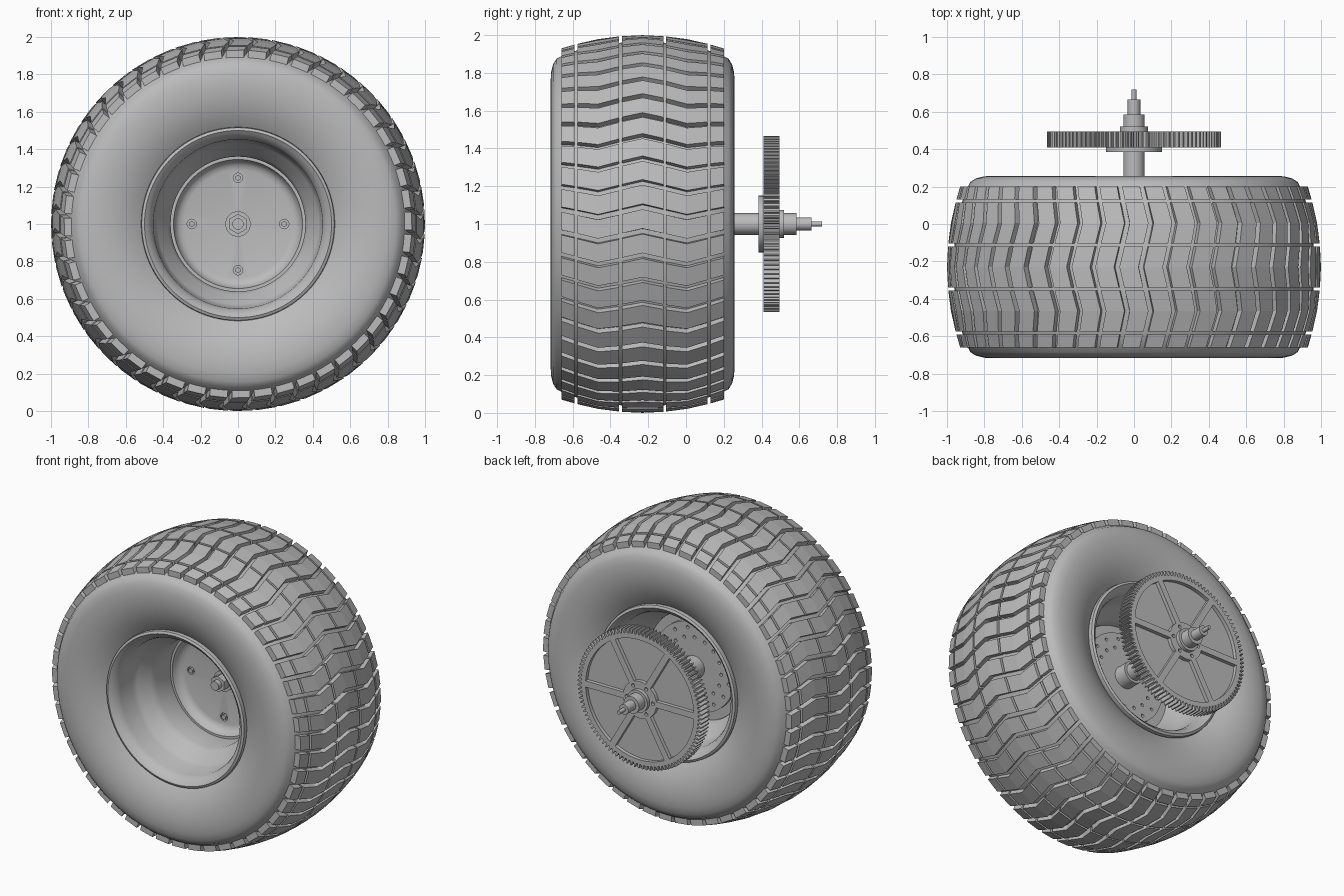
import bpy, bmesh
from math import sin, cos, pi, radians
from mathutils import Matrix, Vector

if "Cube" in bpy.data.objects:
    bpy.data.objects.remove(bpy.data.objects["Cube"])

MID = -0.23                 # tyre mid-plane along the axle
AXLE = Vector((0, 0, 1))    # wheel centre

grey = bpy.data.materials.new("mid_grey")
grey.use_nodes = True
grey.diffuse_color = (0.5, 0.5, 0.5, 1)
grey.node_tree.nodes["Principled BSDF"].inputs["Base Color"].default_value = (0.5, 0.5, 0.5, 1)


def polar(r, a, y):
    """Point at radius r and angle a (from the top, toward +x) around the axle."""
    return AXLE + Vector((r * sin(a), y, r * cos(a)))


def finish(name, bm, smooth=None):
    bmesh.ops.recalc_face_normals(bm, faces=bm.faces[:])
    me = bpy.data.meshes.new(name)
    bm.to_mesh(me)
    bm.free()
    me.materials.append(grey)
    ob = bpy.data.objects.new(name, me)
    bpy.context.scene.collection.objects.link(ob)
    bpy.ops.object.select_all(action='DESELECT')
    ob.select_set(True)
    bpy.context.view_layer.objects.active = ob
    if smooth:
        bpy.ops.object.shade_smooth_by_angle(angle=radians(smooth))
    return ob


def lathe(name, profile, n=64, closed=False):
    """Revolve (radius, y) points around the axle."""
    bm = bmesh.new()
    vs = [bm.verts.new(polar(r, 0, y)) for r, y in profile]
    pairs = list(zip(vs, vs[1:])) + ([(vs[-1], vs[0])] if closed else [])
    edges = [bm.edges.new(p) for p in pairs]
    bmesh.ops.spin(bm, geom=vs + edges, cent=AXLE, axis=(0, 1, 0), angle=2 * pi, steps=n)
    bmesh.ops.remove_doubles(bm, verts=bm.verts[:], dist=0.0002)
    return finish(name, bm, 35)


def solid(name, steps, n=32):
    """Stepped turned part from (radius, y_start, y_end) steps."""
    prof = [(0, steps[0][1])]
    for r, a, b in steps:
        prof += [(r, a), (r, b)]
    return lathe(name, prof + [(0, steps[-1][2])], n)


def mirrored(half):
    """Half profile of (radius, distance from mid-plane), front to back."""
    return [(r, MID - h) for r, h in half] + [(r, MID + h) for r, h in reversed(half)]


def drill(ob, spots, y0, y1):
    """Cut round holes (ring radius, angle, hole radius) through a part."""
    bm = bmesh.new()
    for ring, a, r in spots:
        m = Matrix.Translation(polar(ring, a, (y0 + y1) / 2)) @ Matrix.Rotation(pi / 2, 4, 'X')
        bmesh.ops.create_cone(bm, cap_ends=True, segments=12, radius1=r, radius2=r,
                              depth=y1 - y0, matrix=m)
    cutter = finish("hole_cutter", bm)
    cutter.hide_render = True
    bpy.context.view_layer.objects.active = ob
    mod = ob.modifiers.new("holes", 'BOOLEAN')
    mod.operation, mod.object, mod.solver = 'DIFFERENCE', cutter, 'EXACT'
    bpy.ops.object.modifier_apply(modifier=mod.name)
    bpy.data.objects.remove(cutter)


# Tyre carcass
side = [(0.50, 0.40), (0.53, 0.42), (0.57, 0.442), (0.62, 0.464), (0.68, 0.48), (0.74, 0.487),
        (0.80, 0.485), (0.845, 0.474), (0.875, 0.455), (0.885, 0.435)]
crown = [(0.965 - 0.07 * (h / 0.43) ** 2, h) for h in (0.425, 0.33, 0.22, 0.11, 0.03)]
lathe("tyre_carcass", mirrored(side + crown), 96, closed=True)

# Tread blocks: chevron rows around the crown
ROWS = 48
PITCH = 2 * pi / ROWS
HALF = PITCH * 0.41
WAVE = 0.235                # distance between chevron tips


def zigzag(h):
    t = abs(h) / WAVE
    return 0.055 * (t if t < 1 else 2 - t) - 0.027


def tread_radius(h):
    return 1 - 0.07 * (h / 0.43) ** 2


columns = [(-0.43, -0.36), (-0.345, -WAVE, -0.125), (-0.11, 0, 0.11),
           (0.125, WAVE, 0.345), (0.36, 0.43)]
bm = bmesh.new()
for row in range(ROWS):
    for col in columns:
        sections = []
        for h in col:
            r, a = tread_radius(h), row * PITCH + zigzag(h)
            low = r - 0.05
            sections.append([bm.verts.new(polar(rad, a + s * HALF, MID + h))
                             for rad, s in ((low, -1), (r, -0.95), (r, 0.95), (low, 1))])
        for p, q in zip(sections, sections[1:]):
            for i in range(4):
                j = (i + 1) % 4
                bm.faces.new((p[i], p[j], q[j], q[i]))
        bm.faces.new(sections[0])
        bm.faces.new(sections[-1])
finish("tread_blocks", bm)

# Rim barrel with rolled lips
inner = [(0.51, 0.40), (0.518, 0.42), (0.515, 0.44), (0.50, 0.447), (0.485, 0.435),
         (0.465, 0.415), (0.452, 0.38), (0.445, 0.26), (0.43, 0.23), (0.375, 0.17), (0.36, 0.13)]
outer = [(0.39, 0.13), (0.47, 0.24), (0.48, 0.38)]
lathe("rim_barrel", mirrored(inner) + list(reversed(mirrored(outer))), 96, closed=True)

# Wheel disc with four bolt holes
disc = lathe("wheel_disc", [(0, -0.15), (0.29, -0.15), (0.315, -0.157), (0.335, -0.175),
                            (0.345, -0.21), (0.37, -0.21), (0.37, -0.121), (0, -0.121)])
quarter = [k * pi / 2 for k in range(4)]
drill(disc, [(0.247, a, 0.026) for a in quarter], -0.18, -0.13)
for i, a in enumerate(quarter):
    bm = bmesh.new()
    m = Matrix.Translation(polar(0.247, a, -0.14)) @ Matrix.Rotation(pi / 2, 4, 'X')
    bmesh.ops.create_cone(bm, cap_ends=True, segments=6, radius1=0.016, radius2=0.016,
                          depth=0.03, matrix=m)
    finish(f"wheel_bolt_{i + 1}", bm)

# Drilled plate behind the disc
plate = solid("back_plate", [(0.30, -0.121, -0.09)], 64)
drill(plate, [(ring, (k + off) * pi / 8, 0.011) for ring, off in ((0.2, 0), (0.26, 0.5))
              for k in range(16)], -0.11, -0.07)

# Axle, washer and nut
solid("axle_shaft", [(0.075, -0.1, 0.0), (0.057, 0.0, 0.39)])
solid("axle_washer", [(0.068, -0.165, -0.145)])
solid("axle_nut", [(0.054, -0.215, -0.165)], 6)
solid("axle_stud", [(0.03, -0.25, -0.2)], 24)

# Gear flange and stepped output shaft
solid("gear_flange", [(0.15, 0.385, 0.415)], 48)
solid("output_shaft", [(0.075, 0.48, 0.52), (0.057, 0.52, 0.585),
                       (0.034, 0.585, 0.665), (0.013, 0.665, 0.72)])

# Toothed gear ring
TEETH = 100
G0, G1 = 0.41, 0.495
bm = bmesh.new()
rings = []
for t in range(TEETH):
    for frac, r in ((0, 0.437), (0.35, 0.437), (0.55, 0.465), (0.8, 0.465)):
        a = 2 * pi * (t + frac) / TEETH
        rings.append([bm.verts.new(polar(*v)) for v in
                      ((r, a, G0), (r, a, G1), (0.405, a, G1), (0.405, a, G0))])
for p, q in zip(rings, rings[1:] + rings[:1]):
    for i in range(4):
        j = (i + 1) % 4
        bm.faces.new((p[i], p[j], q[j], q[i]))
finish("gear_teeth", bm)

# Gear web, hub and six spokes
solid("gear_web", [(0.41, 0.435, 0.47)], 64)
hub = solid("gear_hub", [(0.125, G0, G1)], 48)
drill(hub, [(0.098, (k + 0.5) * pi / 3, 0.012) for k in range(6)], 0.475, 0.51)
for k in range(6):
    a = pi / 2 + k * pi / 3
    bm = bmesh.new()
    m = (Matrix.Translation(polar(0.26, a, (G0 + G1) / 2)) @ Matrix.Rotation(a, 4, 'Y')
         @ Matrix.Diagonal((0.03, G1 - G0, 0.3, 1)))
    bmesh.ops.create_cube(bm, size=1, matrix=m)
    # flare the spoke ends
    for f in (-0.5, 0.5):
        ends = [v for v in bm.verts if ((v.co - AXLE).xz.length > 0.26) == (f > 0)]
        side_dir = Vector((cos(a), 0, -sin(a)))
        for v in ends:
            v.co += side_dir * (0.006 if (v.co - AXLE).dot(side_dir) > 0 else -0.006)
    finish(f"gear_spoke_{k + 1}", bm)
